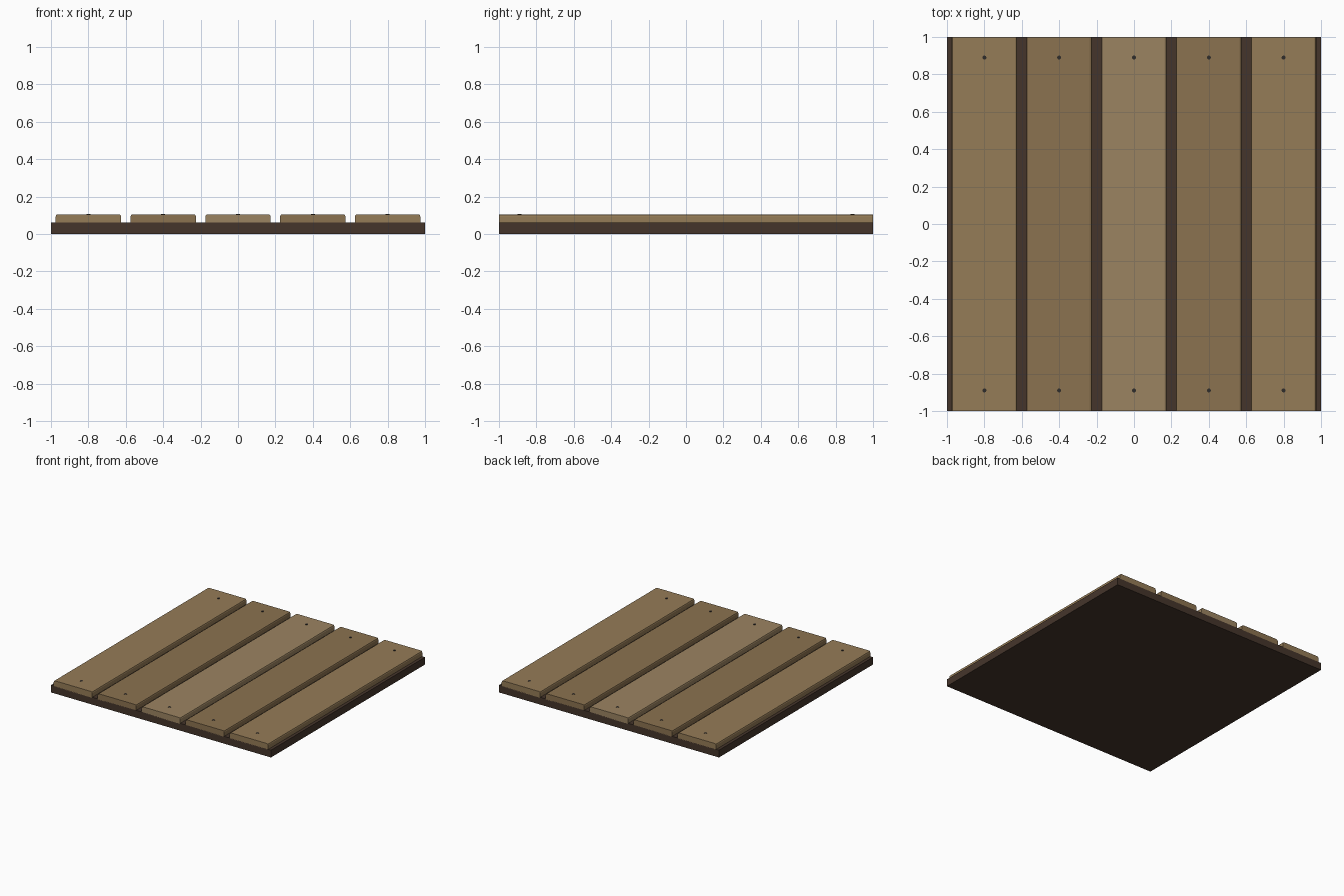
import bpy, bmesh
from mathutils import Matrix

if "Cube" in bpy.data.objects:
    bpy.data.objects.remove(bpy.data.objects["Cube"])


def material(name, rgb):
    m = bpy.data.materials.new(name)
    m.diffuse_color = (*rgb, 1)
    m.use_nodes = True
    m.node_tree.nodes["Principled BSDF"].inputs["Base Color"].default_value = m.diffuse_color
    return m


def add_object(name, bm, mat):
    mesh = bpy.data.meshes.new(name)
    bmesh.ops.recalc_face_normals(bm, faces=bm.faces)
    bm.to_mesh(mesh)
    bm.free()
    mesh.materials.append(mat)
    ob = bpy.data.objects.new(name, mesh)
    bpy.context.collection.objects.link(ob)
    return ob


def box(name, x, width, z0, z1, mat, bevel=0.0):
    bm = bmesh.new()
    bmesh.ops.create_cube(bm, size=1, matrix=Matrix.Translation((x, 0, (z0 + z1) / 2))
                          @ Matrix.Diagonal((width, 2, z1 - z0, 1)))
    if bevel:
        # round only the long top edges
        edges = [e for e in bm.edges
                 if all(v.co.z > z1 - 1e-4 for v in e.verts)
                 and abs(e.verts[0].co.x - e.verts[1].co.x) < 1e-4]
        bmesh.ops.bevel(bm, geom=edges, offset=bevel, segments=2,
                        profile=0.5, affect='EDGES')
    return add_object(name, bm, mat)


def nail(name, x, y, mat):
    bm = bmesh.new()
    bmesh.ops.create_cone(bm, cap_ends=True, segments=10, radius1=0.011, radius2=0.011,
                          depth=0.01, matrix=Matrix.Translation((x, y, 0.102)))
    return add_object(name, bm, mat)


dark = material("dark_wood", (0.06, 0.036, 0.024))
outer = material("outer_wood", (0.30, 0.20, 0.095))
inner = material("inner_wood", (0.26, 0.17, 0.08))
middle = material("middle_wood", (0.33, 0.23, 0.12))
iron = material("nail_iron", (0.03, 0.025, 0.022))

# Solid base slab
box("base_slab", 0, 2, 0, 0.06, dark)

# Five planks, each with a nail at both ends
for i, mat in enumerate((outer, inner, middle, inner, outer)):
    x = -0.8 + 0.4 * i
    box(f"plank_{i + 1}", x, 0.35, 0.055, 0.105, mat, bevel=0.012)
    for side, y in (("front", -0.89), ("back", 0.89)):
        nail(f"nail_{side}_{i + 1}", x, y, iron)
